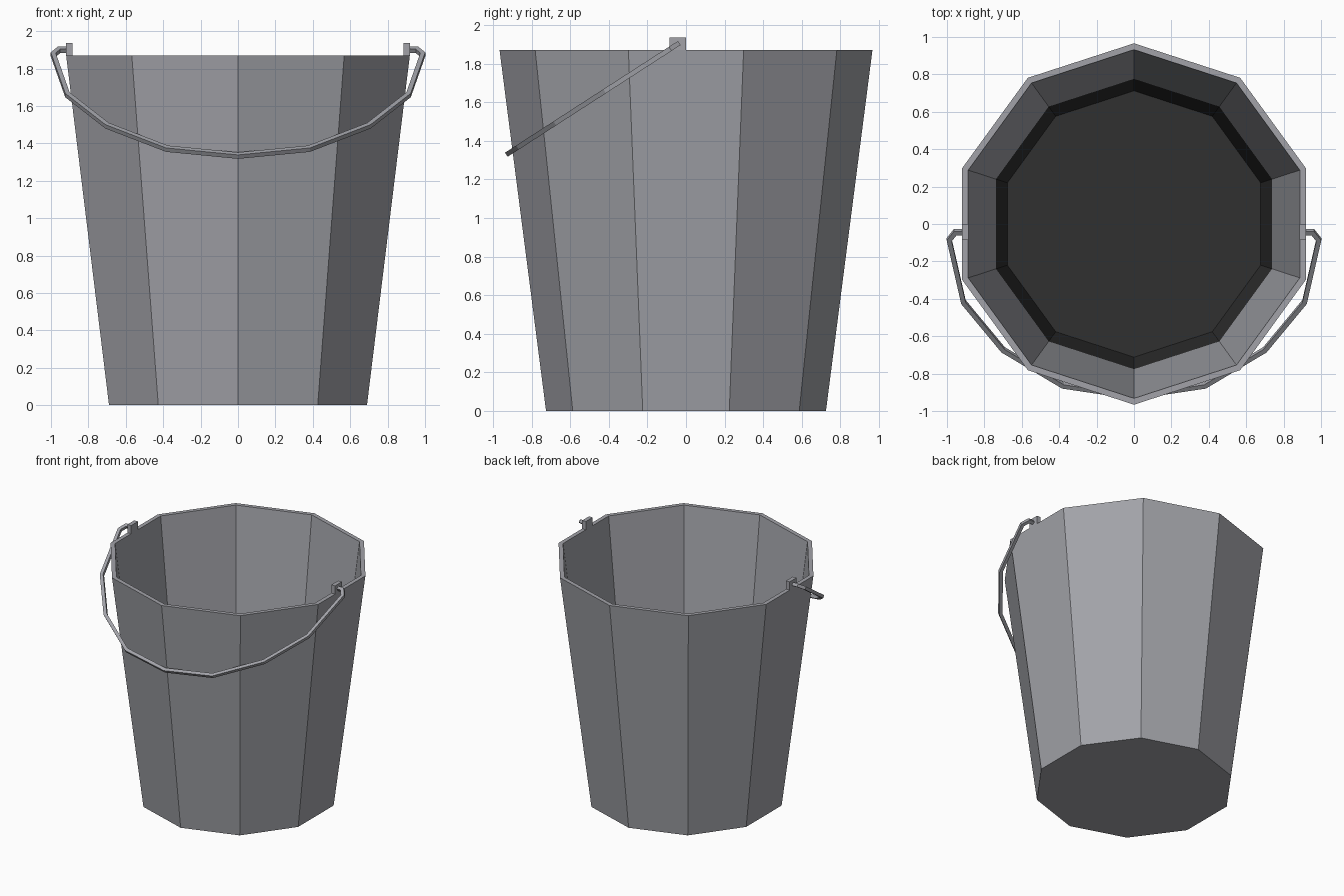
import bpy, bmesh, math
from mathutils import Vector

if "Cube" in bpy.data.objects:
    bpy.data.objects.remove(bpy.data.objects["Cube"])


def material(name, rgb):
    m = bpy.data.materials.new(name)
    m.diffuse_color = (*rgb, 1)
    m.use_nodes = True
    m.node_tree.nodes["Principled BSDF"].inputs["Base Color"].default_value = m.diffuse_color
    return m


STEEL = material("grey metal", (0.36, 0.365, 0.395))
DARK = material("dark inside", (0.03, 0.03, 0.03))


def finish(name, bm, mats):
    bmesh.ops.recalc_face_normals(bm, faces=bm.faces)
    me = bpy.data.meshes.new(name)
    bm.to_mesh(me)
    bm.free()
    for m in mats:
        me.materials.append(m)
    ob = bpy.data.objects.new(name, me)
    bpy.context.collection.objects.link(ob)
    return ob


def bridge(bm, a, b, mat=0):
    n = len(a)
    for i in range(n):
        j = (i + 1) % n
        bm.faces.new((a[i], a[j], b[j], b[i])).material_index = mat


# Bucket: ten-sided tapered shell, dark towards the inside bottom
SIDES = 10
RIM_Z, FLOOR_Z = 1.87, 0.07
mid_z = RIM_Z + (FLOOR_Z - RIM_Z) * 0.71
profile = [(0.725, 0), (0.966, RIM_Z), (0.932, RIM_Z), (0.776, mid_z), (0.712, FLOOR_Z)]
bm = bmesh.new()
rings = []
for r, z in profile:
    ring = []
    for i in range(SIDES):
        a = math.pi / 2 + 2 * math.pi * i / SIDES
        ring.append(bm.verts.new((r * math.cos(a), r * math.sin(a), z)))
    rings.append(ring)
for k in range(len(rings) - 1):
    bridge(bm, rings[k], rings[k + 1], 1 if k == 3 else 0)
bm.faces.new(rings[0])
bm.faces.new(rings[-1]).material_index = 1
finish("bucket", bm, [STEEL, DARK])

# Lugs on the rim that hold the handle
for side, label in ((-1, "left"), (1, "right")):
    bm = bmesh.new()
    bmesh.ops.create_cube(bm, size=1)
    for v in bm.verts:
        v.co = Vector((side * 0.902 + v.co.x * 0.033,
                       -0.042 + v.co.y * 0.086,
                       1.902 + v.co.z * 0.068))
    finish(label + "_lug", bm, [STEEL])

# Handle: square bar swept along a bent path in a tilted plane
half = [(0.905, 0.0), (0.957, 0.0), (0.988, 0.046), (0.912, 0.443),
        (0.70, 0.747), (0.38, 0.974)]
path = [Vector(p) for p in half] + [Vector((0, 1.042))]
path += [Vector((-x, s)) for x, s in reversed(half)]
origin = Vector((0, -0.045, 1.90))
down = Vector((0, -0.84, -0.5424))
normal = Vector((0, -0.5424, 0.84))
HALF = 0.0125
bm = bmesh.new()
rings = []
for i, p in enumerate(path):
    d0 = (p - path[max(i - 1, 0)]).normalized()
    d1 = (path[min(i + 1, len(path) - 1)] - p).normalized()
    t = (d0 + d1).normalized()
    ref = d1 if d1.length > 0 else d0
    side = Vector((-t.y, t.x)) / max(t.dot(ref), 0.5)
    ring = []
    for u, w in ((-1, -1), (1, -1), (1, 1), (-1, 1)):
        q = p + side * u * HALF
        ring.append(bm.verts.new(origin + Vector((q.x, 0, 0)) + down * q.y + normal * w * HALF))
    rings.append(ring)
for a, b in zip(rings, rings[1:]):
    bridge(bm, a, b)
bm.faces.new(rings[0])
bm.faces.new(rings[-1])
finish("handle", bm, [STEEL])
